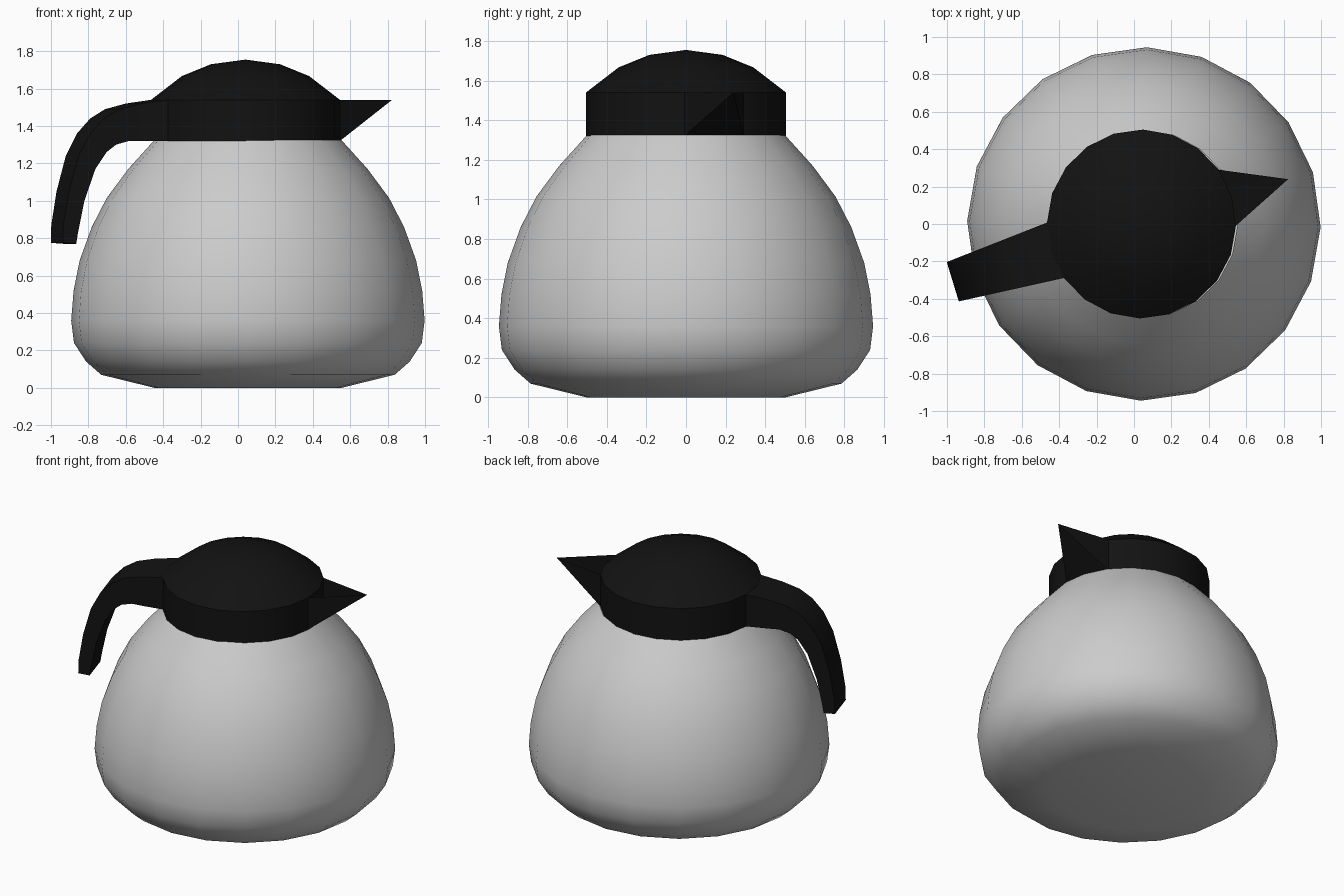
import bpy, bmesh
from math import cos, sin, pi, radians
from mathutils import Vector

if "Cube" in bpy.data.objects:
    bpy.data.objects.remove(bpy.data.objects["Cube"])

SIDES = 20
TWIST = radians(-1)        # rotation of the ring vertices
AXIS = radians(17)         # spout direction; the handle is opposite
LID_X = 0.04

black = bpy.data.materials.new("black_plastic")
black.diffuse_color = (0.006, 0.006, 0.006, 1)
black.use_nodes = True
black.node_tree.nodes["Principled BSDF"].inputs["Base Color"].default_value = black.diffuse_color


def finish(bm, name, mat=None, angle=35):
    bmesh.ops.recalc_face_normals(bm, faces=bm.faces)
    me = bpy.data.meshes.new(name)
    bm.to_mesh(me)
    bm.free()
    ob = bpy.data.objects.new(name, me)
    bpy.context.collection.objects.link(ob)
    if mat:
        me.materials.append(mat)
    bpy.ops.object.select_all(action='DESELECT')
    ob.select_set(True)
    bpy.context.view_layer.objects.active = ob
    bpy.ops.object.shade_smooth_by_angle(angle=radians(angle))
    return ob


def lathe(name, profile, cx, cap_start=False, mat=None, angle=35):
    """Revolve (radius, z) points; a radius of 0 closes to a point."""
    bm = bmesh.new()
    rings = []
    for r, z in profile:
        n = SIDES if r > 0 else 1
        rings.append([bm.verts.new((cx + r * cos(TWIST + 2 * pi * i / SIDES),
                                    r * sin(TWIST + 2 * pi * i / SIDES), z))
                      for i in range(n)])
    for a, b in zip(rings, rings[1:]):
        for i in range(SIDES):
            j = (i + 1) % SIDES
            if len(b) == 1:
                bm.faces.new((a[i], a[j], b[0]))
            else:
                bm.faces.new((a[i], a[j], b[j], b[i]))
    if cap_start:
        bm.faces.new(rings[0])
    return finish(bm, name, mat, angle)


# Glass body
lathe("pot_body", [(0.50, 0), (0.785, 0.07), (0.865, 0.14), (0.93, 0.24),
                   (0.945, 0.36), (0.932, 0.52), (0.90, 0.68), (0.835, 0.86),
                   (0.755, 1.015), (0.64, 1.17), (0.50, 1.325)],
      0.053, cap_start=True, angle=60)

# Collar and domed lid
lathe("collar", [(0.505, 1.32), (0.505, 1.54)], LID_X, mat=black)
lathe("lid", [(0.505, 1.54), (0.34, 1.667), (0.185, 1.73), (0, 1.755)],
      LID_X, mat=black)


def polar(r, deg, z):
    a = TWIST + radians(deg)
    return (LID_X + r * cos(a), r * sin(a), z)


# Spout: an open V pulled out of the collar
bm = bmesh.new()
tip = bm.verts.new(polar(0.82, 18, 1.54))
keel = bm.verts.new(polar(0.505, 18, 1.32))
for deg in (0, 36):
    top = bm.verts.new(polar(0.505, deg, 1.54))
    low = bm.verts.new(polar(0.505, deg, 1.32))
    bm.faces.new((top, tip, low))
    bm.faces.new((low, tip, keel))
finish(bm, "spout", black)

# Handle: tapering rectangular section swept along inner and outer curves
inner = [(.48, 1.32), (.62, 1.32), (.693, 1.32), (.763, 1.30), (.814, 1.26),
         (.875, 1.17), (.935, 1.0), (.97, .83), (.98, .77)]
outer = [(.48, 1.54), (.625, 1.52), (.744, 1.49), (.829, 1.44), (.905, 1.36),
         (.969, 1.24), (1.022, 1.05), (1.052, .87), (1.055, .775)]
along = Vector((-cos(AXIS), -sin(AXIS), 0))
across = Vector((-sin(AXIS), cos(AXIS), 0))
bm = bmesh.new()
sections = []
for i, o in zip(inner, outer):
    w = 0.155 - 0.045 * (o[0] - 0.48) / 0.575
    sections.append([bm.verts.new(Vector((LID_X, 0, z)) + along * u + across * s * w)
                     for (u, z), s in ((i, -1), (i, 1), (o, 1), (o, -1))])
for a, b in zip(sections, sections[1:]):
    for k in range(4):
        m = (k + 1) % 4
        bm.faces.new((a[k], a[m], b[m], b[k]))
bm.faces.new(sections[0])
bm.faces.new(sections[-1])
finish(bm, "handle", black)
